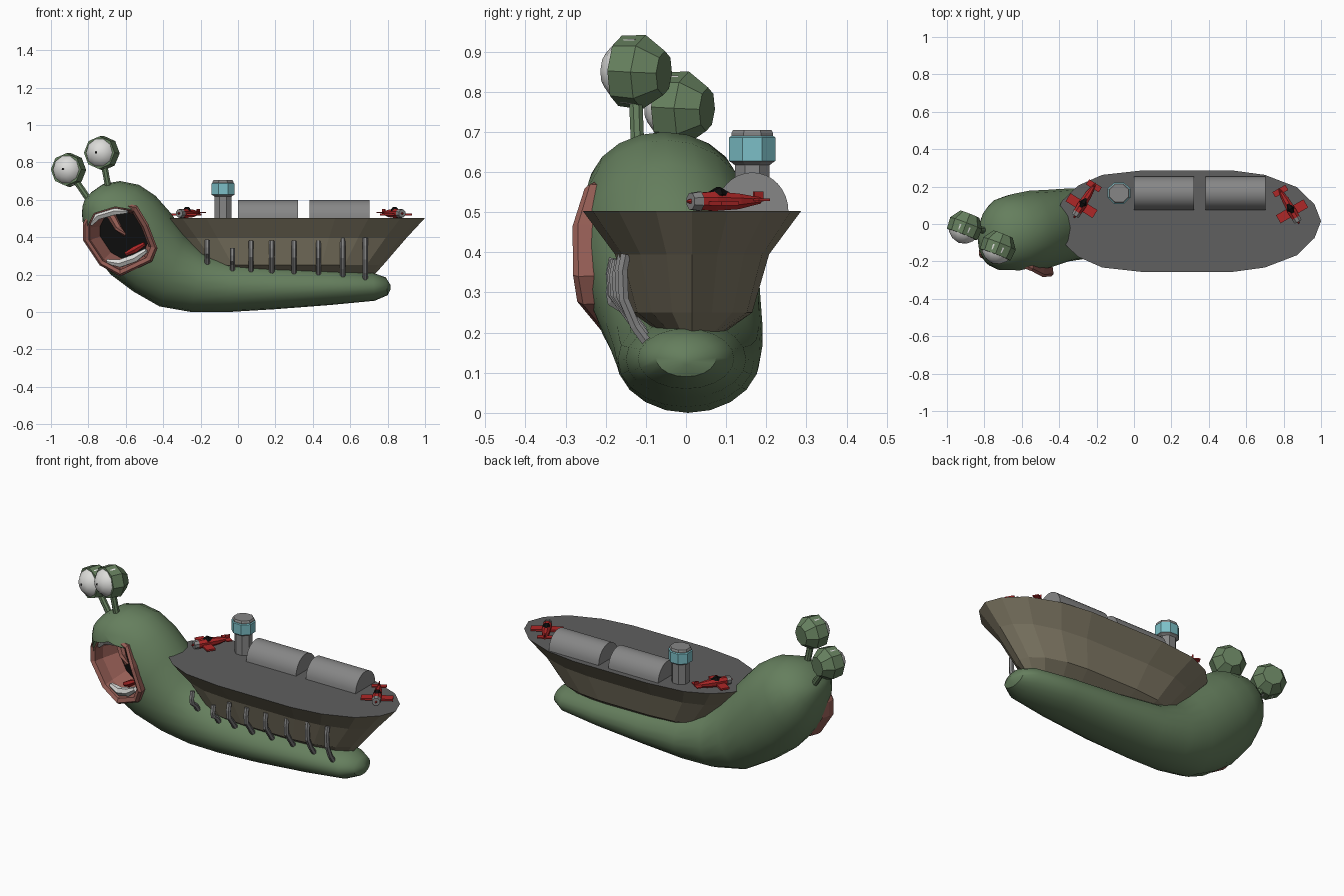
import bpy, bmesh, math
from mathutils import Vector, Matrix

if "Cube" in bpy.data.objects:
    bpy.data.objects.remove(bpy.data.objects["Cube"])

def material(name, r, g, b):
    m = bpy.data.materials.new(name)
    m.diffuse_color = (r, g, b, 1)
    m.use_nodes = True
    m.node_tree.nodes["Principled BSDF"].inputs["Base Color"].default_value = m.diffuse_color
    return m

GREEN = material("slug green", .13, .21, .11)
TAN = material("hull tan", .215, .19, .13)
DECK = material("deck grey", .115, .115, .115)
GREY = material("metal grey", .24, .24, .24)
CYAN = material("window cyan", .20, .52, .57)
RED = material("red", .42, .02, .02)
PINK = material("lip pink", .30, .11, .09)
WHITE = material("eye white", .72, .72, .70)
BLACK = material("black", .004, .004, .004)

def finish(name, bm, mats, smooth=None):
    bmesh.ops.recalc_face_normals(bm, faces=bm.faces)
    me = bpy.data.meshes.new(name)
    bm.to_mesh(me)
    bm.free()
    ob = bpy.data.objects.new(name, me)
    bpy.context.collection.objects.link(ob)
    for m in mats:
        me.materials.append(m)
    if smooth:
        bpy.ops.object.select_all(action='DESELECT')
        ob.select_set(True)
        bpy.context.view_layer.objects.active = ob
        bpy.ops.object.shade_smooth_by_angle(angle=math.radians(smooth))
    return ob

def loft(name, rings, mats, caps=(True, True), index=lambda i: 0, smooth=None, mtx=None):
    """Skin a list of equal rings; index(i) gives the material of band i, the end cap is band n."""
    bm = bmesh.new()
    vs = [[bm.verts.new(mtx @ Vector(p) if mtx else p) for p in r] for r in rings]
    n = len(vs[0])
    for i in range(len(vs) - 1):
        for k in range(n):
            j = (k + 1) % n
            f = bm.faces.new((vs[i][k], vs[i][j], vs[i + 1][j], vs[i + 1][k]))
            f.material_index = index(i)
    if caps[0]:
        bm.faces.new(vs[0])
    if caps[1]:
        bm.faces.new(vs[-1]).material_index = index(len(vs) - 1)
    return finish(name, bm, mats, smooth)

def tube(name, pts, r, mat, sides=6, mtx=None):
    pts = [Vector(p) for p in pts]
    rings = []
    for i, p in enumerate(pts):
        d = (pts[min(i + 1, len(pts) - 1)] - pts[max(i - 1, 0)]).normalized()
        a = d.cross(Vector((1, 0, 0)) if abs(d.x) < .6 else Vector((0, 1, 0))).normalized()
        b = d.cross(a)
        rad = r[i] if isinstance(r, (list, tuple)) else r
        rings.append([p + rad * (a * math.cos(t) + b * math.sin(t))
                      for t in [2 * math.pi * (k + .5) / sides for k in range(sides)]])
    return loft(name, rings, [mat], mtx=mtx)

def box(name, c, s, mat, mtx):
    x, y, z = (v / 2 for v in s)
    ring = [(-x, -y), (x, -y), (x, y), (-x, y)]
    return loft(name, [[(c[0] + a, c[1] + b, c[2] + h) for a, b in ring] for h in (-z, z)], [mat], mtx=mtx)

# slug body: each section is top x, top z, bottom x, bottom z, centre y, half width
SECTIONS = [(.815, .145, .815, .12, 0, .012), (.79, .185, .80, .09, 0, .075), (.72, .21, .73, .06, 0, .12),
            (.5, .23, .5, .038, 0, .15), (.2, .25, .2, .015, 0, .17), (-.05, .28, -.05, 0, .005, .18),
            (-.19, .33, -.25, 0, .005, .185), (-.28, .42, -.42, .03, -.005, .195), (-.36, .53, -.56, .11, -.027, .21),
            (-.44, .62, -.68, .2, -.042, .22), (-.53, .68, -.77, .31, -.05, .21), (-.63, .70, -.815, .4, -.055, .19),
            (-.72, .685, -.83, .48, -.065, .15), (-.785, .64, -.835, .53, -.07, .095), (-.82, .6, -.83, .57, -.07, .03)]
rings = []
for i, (xt, zt, xb, zb, cy, w) in enumerate(SECTIONS):
    ring = []
    for k in range(20):
        t = 2 * math.pi * k / 20
        s = (math.sin(t) + 1) / 2
        c = math.cos(t)
        if 8 <= i <= 11 and c < 0 and s < .5:   # fuller jaw on the mouth side
            c = -(-c) ** .7
        ring.append((xb + (xt - xb) * s, cy + w * c, zb + (zt - zb) * s))
    rings.append(ring)
body = loft("slug_body", rings, [GREEN], smooth=40)

# mouth outline seen from the front, set back along a sloping face
MOUTH = [(-.83, .47), (-.79, .55), (-.66, .59), (-.54, .57), (-.48, .47),
         (-.43, .34), (-.46, .27), (-.63, .19), (-.74, .25), (-.83, .385)]

def face_y(x, z):
    return -.277 + .32 * max(0, -.5 - x) + .8 * (z - .41) ** 2

def mouth_ring(scale, dy, shift=0):
    out = []
    for x, z in MOUTH:
        px, pz = -.64 + (x + .64) * scale, .39 + (z - .39) * scale
        out.append((px + shift, face_y(px, pz) + dy, pz + shift * .7))
    return out

cutter = loft("mouth_cutter", [mouth_ring(.86, -.3), mouth_ring(.86, .02),
              mouth_ring(.81, .07), mouth_ring(.71, .165, .02)], [GREEN])
cutter.hide_render = True
mod = body.modifiers.new("mouth", 'BOOLEAN')
mod.operation = 'DIFFERENCE'
mod.solver = 'EXACT'
mod.object = cutter
bpy.ops.object.select_all(action='DESELECT')
body.select_set(True)
bpy.context.view_layer.objects.active = body
bpy.ops.object.modifier_apply(modifier="mouth")
bpy.data.objects.remove(cutter)

loft("mouth", [mouth_ring(.90, .09), mouth_ring(.98, .04), mouth_ring(1.0, .005), mouth_ring(.94, -.008),
               mouth_ring(.83, .01), mouth_ring(.77, .07), mouth_ring(.64, .15, .025)],
     [PINK, BLACK], caps=(False, True), index=lambda i: int(i >= 6))

def in_mouth(name, pts, dy, r, mat, sides=6):
    tube(name, [(x, face_y(x, z) + dy, z) for x, z in pts], r, mat, sides)

in_mouth("upper_teeth", [(-.79, .47), (-.75, .515), (-.66, .54), (-.59, .54)], .035, [.014, .024, .024, .014], WHITE)
in_mouth("lower_teeth", [(-.70, .27), (-.63, .26), (-.55, .29), (-.49, .33)], .035, [.014, .024, .024, .014], WHITE)
in_mouth("uvula", [(-.68, .52), (-.64, .45), (-.605, .41)], .09, [.024, .02, .012], PINK)
in_mouth("tongue", [(-.60, .31), (-.55, .335), (-.50, .365)], .055, [.012, .02, .012], RED)

# eyes on stalks
def eye(name, c, foot, r):
    c = Vector(c)
    d = Vector((-.36, -.93, .05)).normalized()
    rot = Matrix.Translation(c) @ d.to_track_quat('Z', 'Y').to_matrix().to_4x4()

    def ball(part, rad, sides, angles, mat, smooth=None):
        loft(name + part, [[(rad * math.sin(a) * math.cos(2 * math.pi * k / sides),
                             rad * math.sin(a) * math.sin(2 * math.pi * k / sides),
                             rad * math.cos(a)) for k in range(sides)]
                           for a in map(math.radians, angles)], [mat], smooth=smooth, mtx=rot)
    ball("_eyelid", r, 8, (66, 105, 145), GREEN)
    ball("_eyeball", r * .9, 10, (6, 30, 55, 75, 95), WHITE, 40)
    tube(name + "_pupil", [(0, 0, r * .885), (0, 0, r * .91)], .006, BLACK, 8, rot)
    tube(name + "_stalk", [foot, c], .018, GREEN, 8)

eye("left", (-.906, -.02, .76), (-.79, -.035, .59), .095)
eye("right", (-.728, -.128, .85), (-.69, -.12, .65), .096)

# ship hull riding on the slug: half outline of the deck in unit form
HALF = [(1, 0), (.951, .33), (.817, .67), (.577, .91), (.324, 1), (-.338, 1), (-.648, .91), (-.83, .70),
        (-.95, .40), (-1, .12)]
OUT = HALF + [(x, -y) for x, y in reversed(HALF[1:])]

def hull_ring(z, x0, x1, w):
    return [((x0 + x1) / 2 + (x1 - x0) / 2 * x, .015 + w * y, z) for x, y in OUT]

loft("hull", [hull_ring(.20, -.15, .73, .08), hull_ring(.25, -.20, .775, .15),
              hull_ring(.395, -.325, .9, .192), hull_ring(.503, -.42, 1.0, .272)],
     [TAN, DECK], index=lambda i: int(i == 3))

# mooring ribs down one side of the hull
for i, (x, z1, z0) in enumerate([(-.165, .385, .25), (-.03, .34, .215), (.07, .38, .215), (.18, .38, .21),
                                 (.30, .38, .21), (.43, .38, .205), (.56, .395, .19), (.68, .395, .17)]):
    w = .168 if x < 0 else .168 - .03 * (x / .68) ** 1.5
    tube(f"rib_{i + 1}", [(x, -w - .012, z1), (x, -w - .02, z1 - .04), (x, -w - .017, (z0 + z1) / 2),
                          (x, -w + .012, z0 + .045), (x, -w + .045, z0)], .014, GREY, 6)

# half-round hangars
for i, x in enumerate((0, .382)):
    arc = [(.165 + .09 * math.cos(math.pi * k / 16), .503 + .096 * math.sin(math.pi * k / 16)) for k in range(17)]
    loft(f"hangar_{i + 1}", [[(u, y, z) for y, z in arc] for u in (x, x + .32)], [GREY], smooth=30)

# control tower: z, radius
TOWER = [(.50, .05), (.617, .05), (.623, .058), (.627, .066), (.686, .066), (.69, .06), (.697, .06), (.705, .055)]
loft("control_tower", [[(-.08 + r * math.cos((k + .5) * math.pi / 4), .165 + r * .94 * math.sin((k + .5) * math.pi / 4), z)
                        for k in range(8)] for z, r in TOWER],
     [GREY, CYAN], index=lambda i: int(i in (3, 4)))

# small propeller planes parked on the deck, nose toward local -y
def plane(name, x, y, angle):
    m = Matrix.Translation((x, y, .527)) @ Matrix.Rotation(angle, 4, 'Z')
    tube(name + "_fuselage", [(0, -.065, 0), (0, -.02, 0), (0, .05, 0), (0, .115, .002)],
         [.023, .026, .021, .008], RED, 8, m)
    tube(name + "_cowl", [(0, -.085, 0), (0, -.06, 0)], [.022, .026], GREY, 8, m)
    tube(name + "_spinner", [(0, -.096, 0), (0, -.08, 0)], [.003, .008], RED, 6, m)
    tube(name + "_cockpit", [(0, -.035, .012), (0, -.005, .017), (0, .03, .012)], [.01, .021, .008], BLACK, 6, m)
    box(name + "_wing", (0, -.02, -.006), (.17, .05, .01), RED, m)
    box(name + "_tailplane", (0, .105, .004), (.08, .032, .006), RED, m)
    box(name + "_fin", (0, .11, .012), (.006, .026, .024), RED, m)

plane("rear_plane", .835, .085, math.radians(30))
plane("fore_plane", -.27, .115, math.radians(-32))
